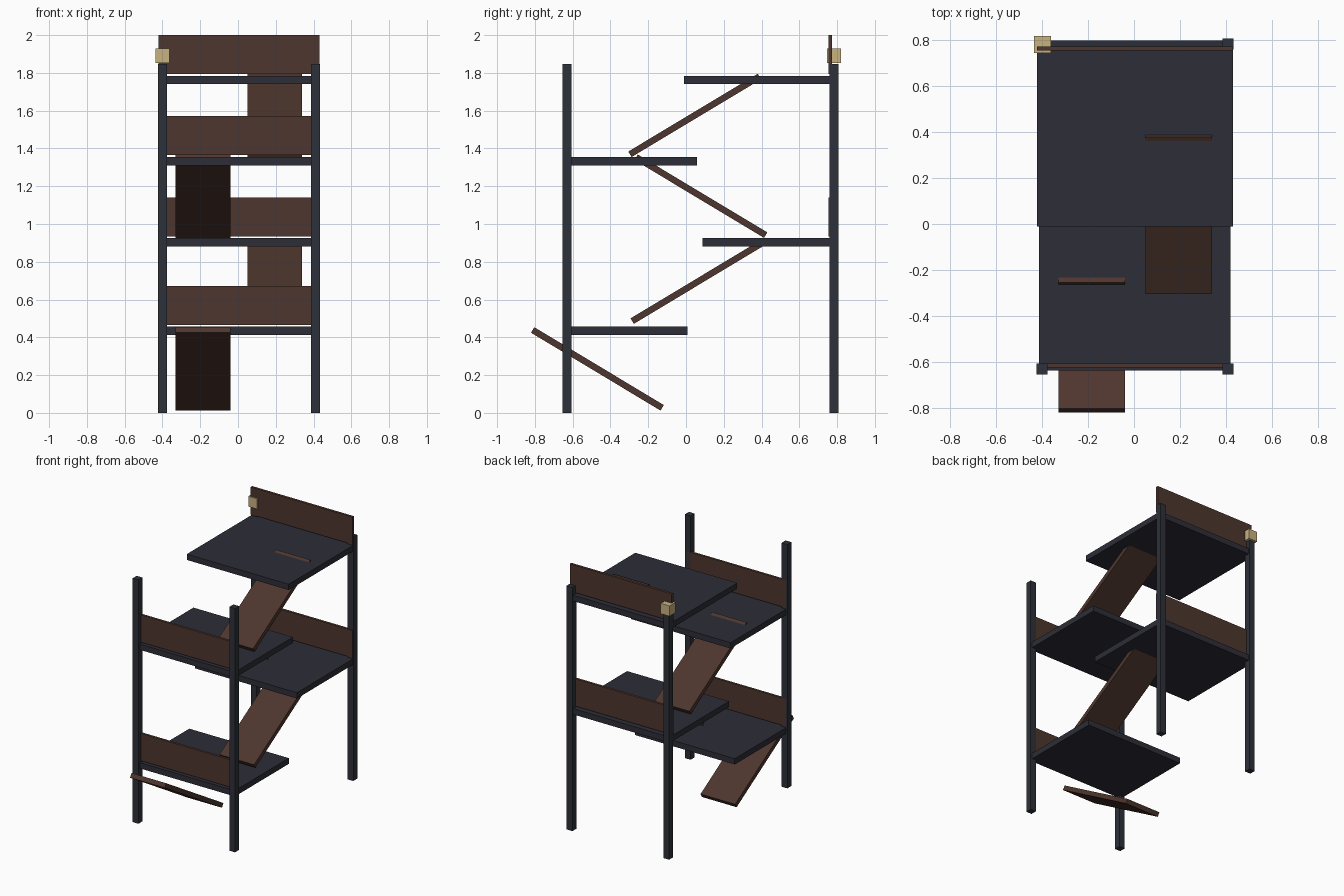
import bpy
import math
from mathutils import Vector

cube = bpy.data.objects.get("Cube")
if cube:
    bpy.data.objects.remove(cube, do_unlink=True)


def material(name, srgb):
    # Convert display values to linear for both colour slots
    colour = [((c / 255 + 0.055) / 1.055) ** 2.4 for c in srgb] + [1]
    mat = bpy.data.materials.new(name)
    mat.use_nodes = True
    mat.diffuse_color = colour
    bsdf = mat.node_tree.nodes["Principled BSDF"]
    bsdf.inputs["Base Color"].default_value = colour
    bsdf.inputs["Roughness"].default_value = 0.8
    return mat


SLATE_POST = material("slate post", (45, 49, 57))
SLATE_DECK = material("slate deck", (45, 46, 55))
WOOD = material("brown wood", (78, 54, 46))
LAMP = material("warm lamp", (200, 178, 128))


def box(name, low, high, mat, tilt=0):
    low, high = Vector(low), Vector(high)
    bpy.ops.mesh.primitive_cube_add(size=1, location=(low + high) / 2)
    obj = bpy.context.object
    obj.name = name
    obj.scale = high - low
    obj.rotation_euler.x = math.radians(tilt)
    obj.data.materials.append(mat)
    return obj


# Corner posts
for side, x in (("right", -0.424), ("left", 0.386)):
    for end, y in (("front", -0.655), ("back", 0.76)):
        box(f"{end}_{side}_post", (x, y, 0), (x + 0.048, y + 0.048, 1.847), SLATE_POST)

# Decks and their low wall boards, alternating front and back
front_decks = (("lower_front", 0.008, 0.413), ("upper_front", 0.058, 1.311))
back_decks = (("lower_back", 0.088, 0.881), ("upper_back", -0.01, 1.74))
for name, edge, z in front_decks:
    box(name + "_deck", (-0.414, -0.638, z), (0.42, edge, z + 0.044), SLATE_DECK)
    box(name + "_wall", (-0.414, -0.625, z + 0.053), (0.42, -0.607, z + 0.26), WOOD)
for name, edge, z in back_decks:
    box(name + "_deck", (-0.422, edge, z), (0.432, 0.80, z + 0.044), SLATE_DECK)
    box(name + "_wall", (-0.422, 0.755, z + 0.053), (0.432, 0.774, z + 0.26), WOOD)

# Sloping ramps between the decks: x start, centre y, centre z, tilt
ramps = ((-0.33, -0.469, 0.233, -31), (0.05, 0.058, 0.692, 31),
         (-0.33, 0.079, 1.147, -31), (0.05, 0.046, 1.575, 31))
for i, (x, y, z, tilt) in enumerate(ramps, 1):
    box(f"ramp_{i}", (x, y - 0.4, z - 0.017), (x + 0.29, y + 0.4, z + 0.017), WOOD, tilt)

# Lamp block on the back right post
box("post_lamp", (-0.436, 0.746, 1.852), (-0.362, 0.82, 1.93), LAMP)
